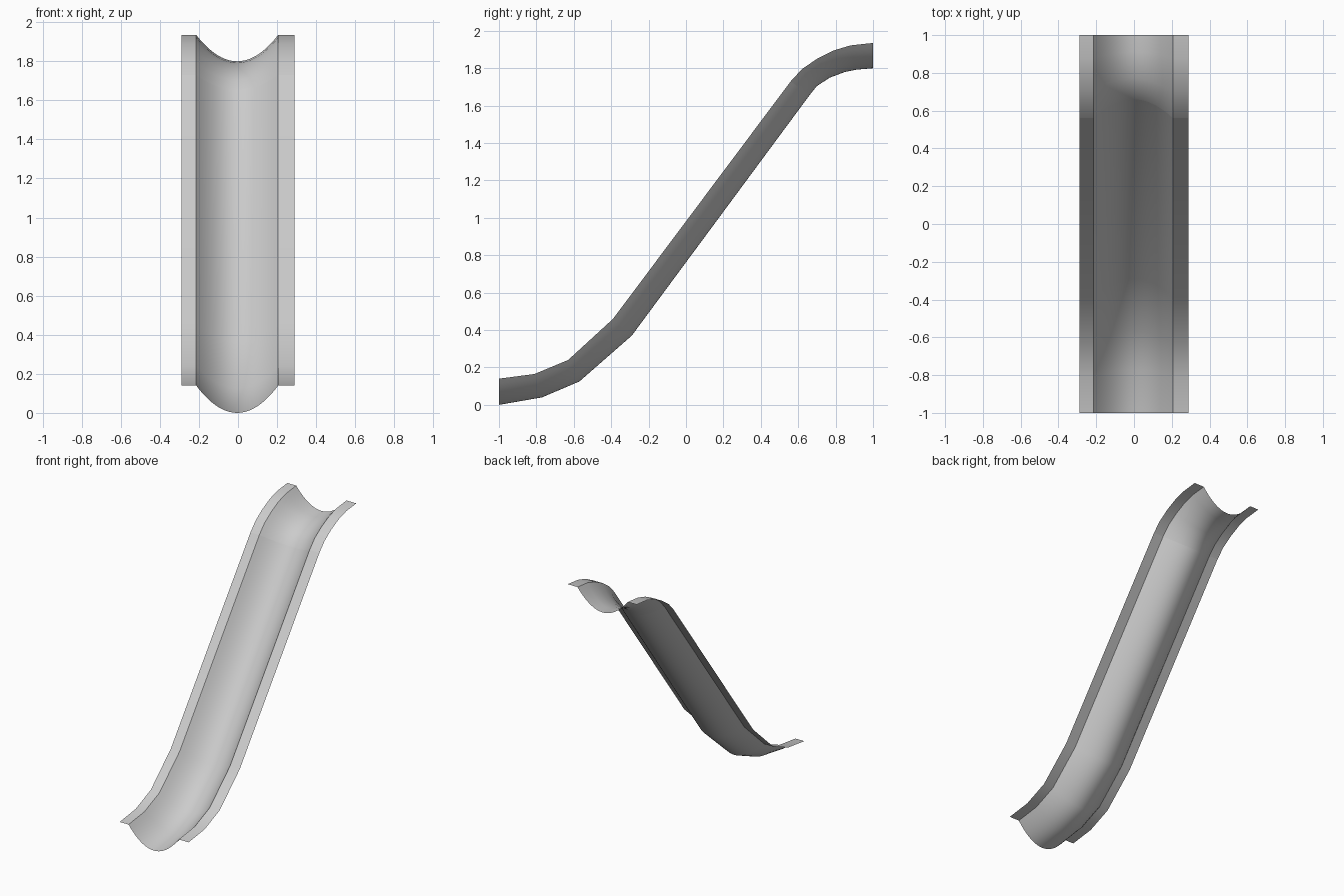
import bpy, bmesh, math
from mathutils import Vector

old = bpy.data.objects.get("Cube")
if old:
    bpy.data.objects.remove(old, do_unlink=True)

# Matching stations (y, z) along the rim and along the trough floor
RIM = [(-1, .14), (-.81, .165), (-.63, .24), (-.39, .46), (.56, 1.73),
       (.62, 1.795), (.70, 1.85), (.79, 1.895), (.88, 1.922), (1, 1.935)]
FLOOR = [(-1, 0), (-.77, .04), (-.57, .125), (-.29, .37), (.66, 1.655),
         (.70, 1.705), (.77, 1.75), (.85, 1.78), (.91, 1.792), (1, 1.80)]
BEND_START = 4
SEGMENTS = 20
HALF_WIDTH, CENTRE, OUTER = .21, -.004, .288

# Cross-section: (x, depth fraction), flat lip, curved trough, flat lip
section = [(-OUTER, 0)]
for i in range(SEGMENTS + 1):
    t = 2 * i / SEGMENTS - 1
    section.append((CENTRE + HALF_WIDTH * t, 1 - t * t))
section.append((OUTER, 0))

# Sweep the section through the stations as a thin sheet
bm = bmesh.new()
rows = []
for rim, floor in zip(RIM, FLOOR):
    a, b = Vector((0, *rim)), Vector((0, *floor))
    rows.append([bm.verts.new(a.lerp(b, d) + Vector((x, 0, 0))) for x, d in section])
for lower, upper in zip(rows, rows[1:]):
    for i in range(len(section) - 1):
        bm.faces.new((lower[i], lower[i + 1], upper[i + 1], upper[i]))

# Hard crease where the upper bend joins the straight run
bend = set(rows[BEND_START])
for e in bm.edges:
    if e.verts[0] in bend and e.verts[1] in bend:
        e.smooth = False
mesh = bpy.data.meshes.new("slide_chute")
bm.to_mesh(mesh)
bm.free()
slide = bpy.data.objects.new("slide_chute", mesh)
bpy.context.collection.objects.link(slide)

# Plain grey finish
grey = bpy.data.materials.new("light_grey")
grey.use_nodes = True
colour = (.6, .6, .6, 1)
grey.diffuse_color = colour
grey.node_tree.nodes["Principled BSDF"].inputs["Base Color"].default_value = colour
mesh.materials.append(grey)

# Smooth trough with sharp lip creases
bpy.ops.object.select_all(action='DESELECT')
slide.select_set(True)
bpy.context.view_layer.objects.active = slide
bpy.ops.object.shade_smooth_by_angle(angle=math.radians(30), keep_sharp_edges=True)
